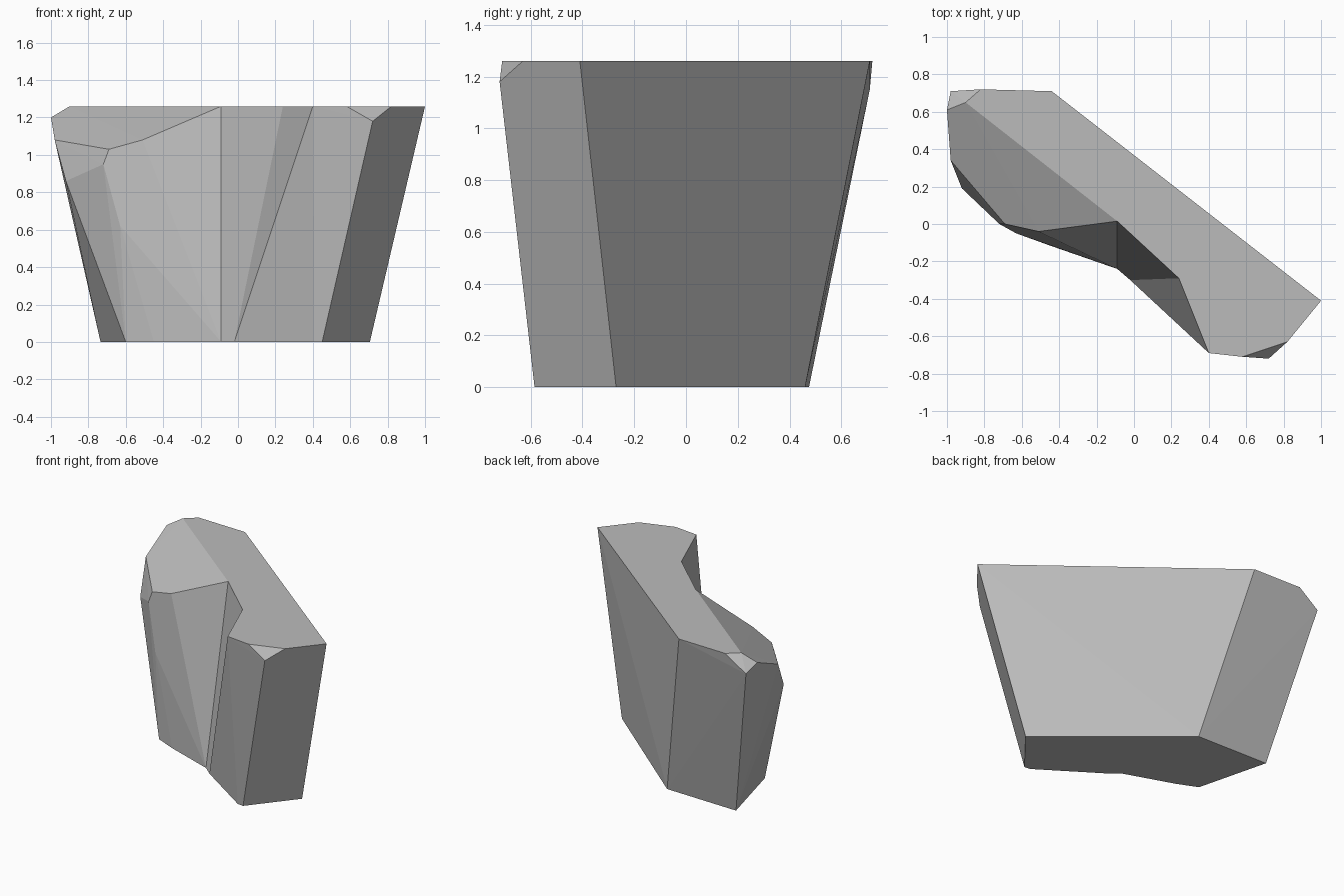
import bpy
import bmesh
from mathutils import Vector

cube = bpy.data.objects.get("Cube")
if cube:
    bpy.data.objects.remove(cube)

TOP = 1.26


def at_top(*points):
    return [Vector((x, y, TOP)) for x, y in points]


def at_foot(*points):
    return [Vector((x, y, 0)) for x, y in points]


def chipped(*points):
    return [Vector(p) for p in points]


# Shared cross-sections where the convex chunks of the boulder meet
left_section = at_top((-.09, .015), (-.44, .71)) + at_foot((-.09, -.24), (-.17, .46))
right_section = at_top((.24, -.29), (1, -.41)) + at_foot((-.02, -.3), (.705, -.27))

# Outer ends of the boulder: top rim, foot outline, then broken corners
left_end = (
    at_top((-.82, .72), (-.9, .65))
    + at_foot((-.735, .475), (-.6, -.05), (-.575, -.06), (-.45, -.115))
    + chipped((-.98, .71, 1.15), (-1, .61, 1.2), (-.98, .34, 1.08), (-.92, .19, .86),
              (-.72, 0, .95), (-.69, 0, 1.03), (-.51, -.04, 1.08),
              (-.63, -.05, .62), (-.575, -.06, .3))
)
right_end = (
    at_top((.4, -.69), (.58, -.71), (.82, -.63))
    + at_foot((.405, -.58), (.45, -.585))
    + chipped((.72, -.72, 1.18))
)


def add_chunk(bm, points, sections):
    """Wrap points in a convex skin and leave it open at the given sections."""
    verts = [bm.verts.new(p) for p in points]
    bmesh.ops.convex_hull(bm, input=verts, use_existing_faces=False)
    verts = [v for v in verts if v.is_valid]
    faces = {f for v in verts for f in v.link_faces}
    inner = [f for f in faces for s in sections
             if all(any((v.co - p).length < 1e-4 for p in s) for v in f.verts)]
    bmesh.ops.delete(bm, geom=inner, context='FACES_ONLY')


bm = bmesh.new()
add_chunk(bm, left_end + left_section, [left_section])
add_chunk(bm, left_section + right_section, [left_section, right_section])
add_chunk(bm, right_section + right_end, [right_section])

# Weld the chunks into one stone and clean up flat facets
bmesh.ops.remove_doubles(bm, verts=bm.verts, dist=.001)
loose = [v for v in bm.verts if not v.link_faces]
bmesh.ops.delete(bm, geom=loose, context='VERTS')
bmesh.ops.dissolve_limit(bm, angle_limit=.01, verts=bm.verts, edges=bm.edges)
bmesh.ops.recalc_face_normals(bm, faces=bm.faces)

mesh = bpy.data.meshes.new("boulder")
bm.to_mesh(mesh)
bm.free()

# Plain stone colour
stone = bpy.data.materials.new("stone grey")
stone.use_nodes = True
grey = (.5, .5, .5, 1)
stone.diffuse_color = grey
stone.node_tree.nodes["Principled BSDF"].inputs["Base Color"].default_value = grey
mesh.materials.append(stone)

boulder = bpy.data.objects.new("boulder", mesh)
bpy.context.collection.objects.link(boulder)
